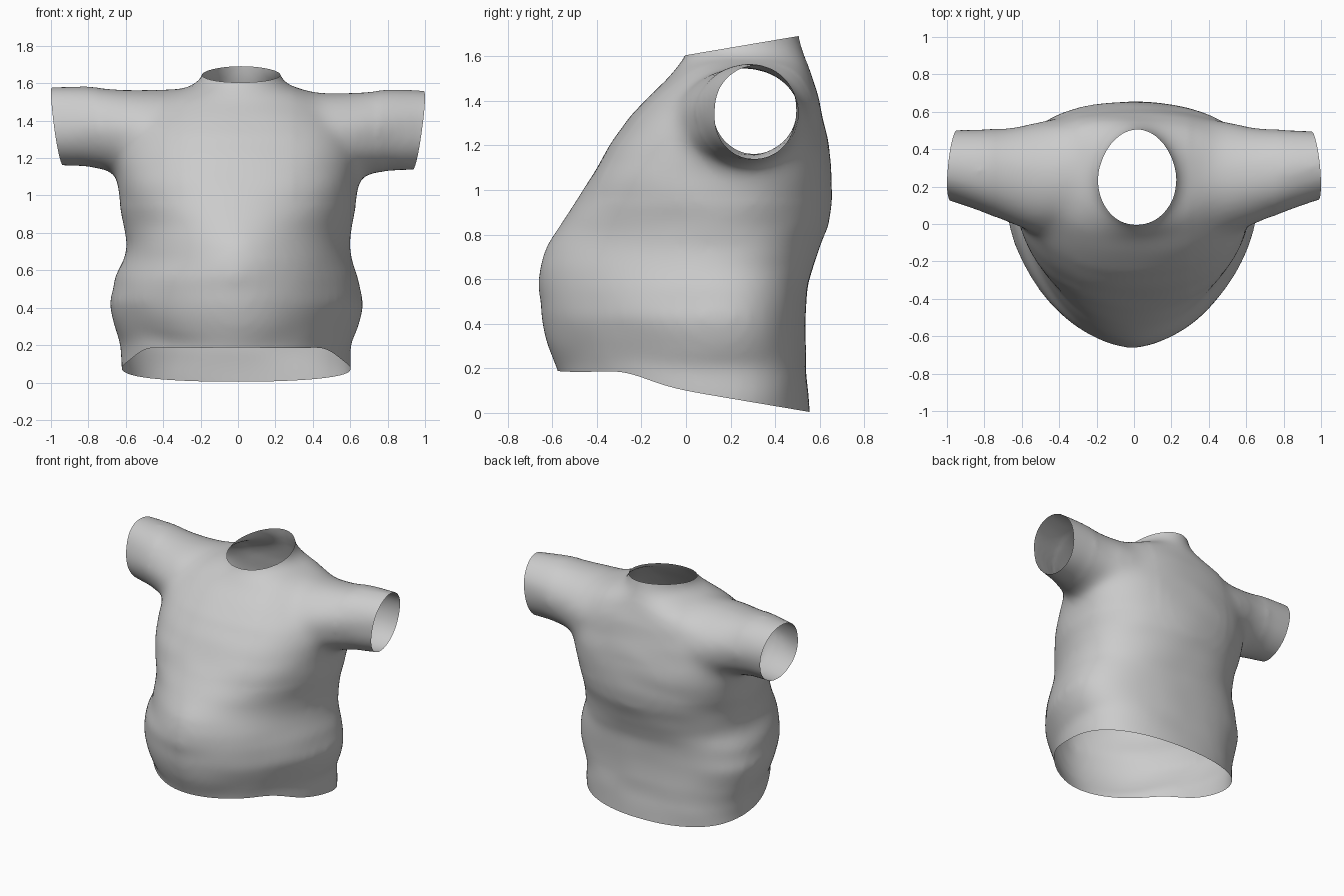
import bpy, bmesh, math
from mathutils import Vector, noise

if "Cube" in bpy.data.objects:
    bpy.data.objects.remove(bpy.data.objects["Cube"])


def loft(bm, rings):
    """Skin a list of closed point rings and cap both ends."""
    loops = [[bm.verts.new(p) for p in r] for r in rings]
    n = len(loops[0])
    for a, b in zip(loops, loops[1:]):
        for i in range(n):
            j = (i + 1) % n
            bm.faces.new((a[i], a[j], b[j], b[i]))
    bm.faces.new(loops[0][::-1])
    bm.faces.new(loops[-1])


def power(c, e):
    return math.copysign(abs(c) ** (2 / e), c)


def torso_ring(z, half, front, back, mid, e_front, e_back, n=64):
    cx = -0.01 if z < 0.6 else 0.018 if z > 1.54 else 0.0
    pts = []
    for i in range(n):
        a = 2 * math.pi * i / n
        c, s = math.cos(a), math.sin(a)
        e = e_back if s > 0 else e_front
        depth = back - mid if s > 0 else mid - front
        pts.append((cx + half * power(c, e), mid + depth * power(s, e), z))
    return pts


def sleeve_ring(x, y0, y1, z0, z1, n=40):
    return [(x, (y0 + y1) / 2 + (y1 - y0) / 2 * math.cos(2 * math.pi * i / n),
             (z0 + z1) / 2 + (z1 - z0) / 2 * math.sin(2 * math.pi * i / n)) for i in range(n)]


# Torso: height, half width, front y, back y, widest y, front and back squareness
torso = [
    (-0.15, 0.60, -0.52, 0.56, 0.15, 1.9, 2.4), (0.05, 0.61, -0.54, 0.55, 0.15, 1.9, 2.4),
    (0.20, 0.615, -0.575, 0.54, 0.15, 1.85, 2.4), (0.30, 0.65, -0.62, 0.535, 0.15, 1.8, 2.4),
    (0.43, 0.68, -0.65, 0.535, 0.14, 1.8, 2.4), (0.56, 0.65, -0.665, 0.545, 0.14, 1.8, 2.4),
    (0.66, 0.61, -0.655, 0.57, 0.15, 1.8, 2.3), (0.74, 0.595, -0.63, 0.60, 0.16, 1.8, 2.3),
    (0.84, 0.61, -0.565, 0.64, 0.17, 1.85, 2.2), (0.95, 0.63, -0.49, 0.655, 0.20, 2.1, 2.2),
    (1.08, 0.645, -0.415, 0.655, 0.24, 2.35, 2.3), (1.20, 0.65, -0.34, 0.64, 0.27, 2.4, 2.3),
    (1.32, 0.63, -0.26, 0.615, 0.28, 2.3, 2.3), (1.42, 0.59, -0.165, 0.595, 0.28, 2.2, 2.3),
    (1.50, 0.50, -0.085, 0.57, 0.28, 2.1, 2.2), (1.55, 0.38, -0.045, 0.555, 0.27, 2, 2),
    (1.59, 0.26, -0.01, 0.54, 0.27, 2, 2), (1.63, 0.212, 0.005, 0.525, 0.26, 1.9, 1.9),
    (1.70, 0.197, 0.01, 0.505, 0.25, 1.9, 1.9), (1.90, 0.19, 0.01, 0.49, 0.25, 1.9, 1.9),
]
bm = bmesh.new()
loft(bm, [torso_ring(*r) for r in torso])

# Sleeves: x, front y, back y, bottom z, top z
sleeve = [
    (0.25, 0.00, 0.57, 1.10, 1.56), (0.50, -0.06, 0.55, 1.06, 1.555),
    (0.65, 0.00, 0.515, 1.11, 1.56), (0.80, 0.06, 0.505, 1.145, 1.575),
    (1.00, 0.13, 0.50, 1.15, 1.572), (1.15, 0.15, 0.50, 1.15, 1.56),
]
for side in (-1, 1):
    dz = -0.01 * side
    loft(bm, [sleeve_ring(side * x, a, b, c + dz, d + dz) for x, a, b, c, d in sleeve])
bmesh.ops.recalc_face_normals(bm, faces=bm.faces)

mesh = bpy.data.meshes.new("shirt_blocks")
bm.to_mesh(mesh)
bm.free()
shirt = bpy.data.objects.new("shirt", mesh)
bpy.context.collection.objects.link(shirt)

# Fuse the volumes into one skin
mod = shirt.modifiers.new("fuse", 'REMESH')
mod.mode = 'VOXEL'
mod.voxel_size = 0.022
bpy.context.view_layer.update()
fused = bpy.data.meshes.new_from_object(
    shirt.evaluated_get(bpy.context.evaluated_depsgraph_get()))
shirt.modifiers.clear()
shirt.data = fused

bm = bmesh.new()
bm.from_mesh(fused)
# Blend the shoulders more than the rest
shoulders = [v for v in bm.verts if 0.3 < abs(v.co.x) < 0.75 and v.co.z > 0.95]
for verts, repeats in ((bm.verts[:], 8), (shoulders, 14)):
    for _ in range(repeats):
        bmesh.ops.smooth_vert(bm, verts=verts, factor=0.5,
                              use_axis_x=True, use_axis_y=True, use_axis_z=True)

# Soft cloth folds, stretched sideways
bm.normal_update()
offsets = [(v, v.normal * 0.006 * noise.noise(Vector((v.co.x * 3, v.co.y * 3, v.co.z * 7))))
           for v in bm.verts]
for v, d in offsets:
    v.co += d

# Open the hem, neck and cuffs
cuts = [((0, 0.55, 0.005), (0, -0.17, -1)), ((0, 0, 1.605), (0, -0.17, 1)),
        ((1.0, 0.20, 1.52), (1, 0.10, -0.14)), ((-1.0, 0.20, 1.54), (-1, 0.10, -0.14))]
for co, no in cuts:
    bmesh.ops.bisect_plane(bm, geom=bm.verts[:] + bm.edges[:] + bm.faces[:],
                           plane_co=co, plane_no=no, clear_outer=True)

# Curve the hem: level under the belly, falling to the back
for v in bm.verts:
    fade = max(0.0, min(1.0, (0.45 - v.co.z) / 0.3))
    v.co.z += fade * (0.035 * math.exp(-((v.co.y + 0.28) / 0.16) ** 2)
                      - 0.012 * math.exp(-((v.co.y + 0.6) / 0.1) ** 2))
bm.to_mesh(fused)
bm.free()

bpy.context.view_layer.objects.active = shirt
shirt.select_set(True)
bpy.ops.object.shade_smooth_by_angle(angle=math.radians(40))
